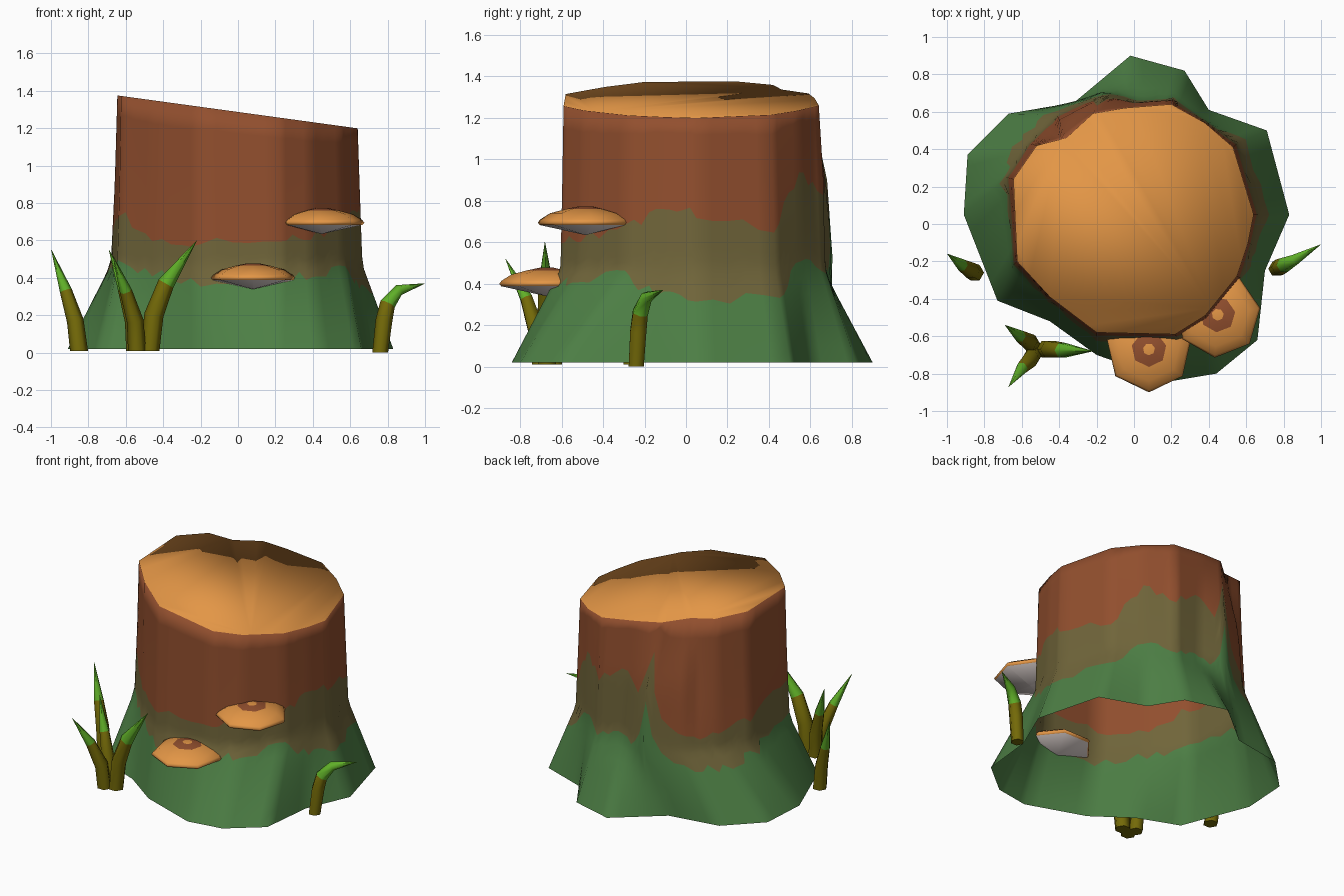
import bpy, math, random
from mathutils import Vector

if "Cube" in bpy.data.objects:
    bpy.data.objects.remove(bpy.data.objects["Cube"])

random.seed(4)


def material(name, hexcode):
    def lin(c):
        c /= 255
        return c / 12.92 if c <= 0.04045 else ((c + 0.055) / 1.055) ** 2.4
    m = bpy.data.materials.new(name)
    m.diffuse_color = [lin(int(hexcode[i:i + 2], 16)) for i in (0, 2, 4)] + [1]
    m.use_nodes = True
    m.node_tree.nodes["Principled BSDF"].inputs["Base Color"].default_value = m.diffuse_color
    return m


BARK = material("bark_brown", "924F2E")
MIX = material("mossy_bark_olive", "70653A")
MOSS = material("moss_green", "4D7F45")
WOOD = material("cut_wood_orange", "E39646")
PALE = material("gill_pale", "FFF2EE")
STALK = material("grass_olive", "746A08")
TIP = material("grass_green", "60B028")


def make(name, verts, faces, mats, ids, angle):
    me = bpy.data.meshes.new(name)
    me.from_pydata(verts, [], faces)
    for m in mats:
        me.materials.append(m)
    for p, i in zip(me.polygons, ids):
        p.material_index = i
    ob = bpy.data.objects.new(name, me)
    bpy.context.collection.objects.link(ob)
    bpy.ops.object.select_all(action='DESELECT')
    ob.select_set(True)
    bpy.context.view_layer.objects.active = ob
    bpy.ops.object.shade_smooth_by_angle(angle=math.radians(angle))
    return ob


def skin(rows, n):
    """Quads between consecutive closed rows of n vertices."""
    return [(r * n + i, r * n + (i + 1) % n, (r + 1) * n + (i + 1) % n, (r + 1) * n + i)
            for r in range(rows - 1) for i in range(n)]


# Stump outlines at the ground, above the root flare and at the cut
BASE = [(.83, .05), (.71, .50), (.40, .61), (.27, .82), (-.02, .90), (-.32, .65), (-.67, .59), (-.89, .37),
        (-.91, .05), (-.73, -.41), (-.45, -.52), (-.20, -.70), (.20, -.84), (.44, -.80), (.66, -.62), (.70, -.25)]
MID = [(.665, .05), (.55, .43), (.38, .555), (.21, .67), (.02, .66), (-.16, .71), (-.41, .58), (-.56, .43),
       (-.68, .25), (-.645, -.22), (-.46, -.40), (-.20, -.60), (.23, -.605), (.39, -.51), (.57, -.29), (.63, -.11)]
TOP = [(.64, .05), (.53, .41), (.38, .54), (.20, .64), (-.05, .62), (-.22, .59), (-.36, .46), (-.52, .42),
       (-.645, .24), (-.625, -.20), (-.45, -.39), (-.20, -.58), (.22, -.59), (.38, -.49), (.55, -.28), (.61, -.10)]
# Upper limits of the moss and of the mossy bark at each corner
MOSS_Z = [.33, .33, .52, .45, .50, .45, .35, .36, .42, .50, .42, .38, .40, .42, .44, .35]
MIX_Z = [.74, .66, .93, .85, .95, .78, .55, .58, .63, .75, .62, .58, .60, .62, .68, .75]
SUB, ROWS, Z0, ZM, ZU = 5, 6, 0.02, 0.47, 0.90


def sample(table, i):
    k, t = divmod(i, SUB)
    a, b = table[k], table[(k + 1) % 16]
    if isinstance(a, tuple):
        return Vector(a).lerp(Vector(b), t / SUB)
    return a + (b - a) * t / SUB


n = 16 * SUB
columns = []
for i in range(n):
    b, m, t = (sample(tab, i) for tab in (BASE, MID, TOP))
    u = m.lerp(t, 0.25 if 3 * SUB <= i <= 6 * SUB else 0.6)   # back ridge stays thick for longer
    zt = 1.287 - 0.137 * t.x                      # slanted cut
    streak = math.exp(-(i - 25) ** 2)             # mossy streak up the back ridge
    z1 = sample(MOSS_Z, i) + random.uniform(-.03, .03) + .35 * streak
    z2 = sample(MIX_Z, i) + random.uniform(-.03, .03) + .34 * streak
    stops = [Z0, z1, z2, zt]
    zs = [Z0] + [lo + (hi - lo) * k / ROWS for lo, hi in zip(stops, stops[1:]) for k in range(1, ROWS + 1)]
    col = []
    for z in zs:
        if z < ZM:
            p = b.lerp(m, (z - Z0) / (ZM - Z0))
        elif z < ZU:
            p = m.lerp(u, (z - ZM) / (ZU - ZM))
        else:
            p = u.lerp(t, (z - ZU) / (zt - ZU))
        col.append((p.x, p.y, z))
    columns.append(col)

rows = 3 * ROWS + 1
verts = [columns[i][r] for r in range(rows) for i in range(n)]
faces = skin(rows, n)
ids = [f // (n * ROWS) for f in range(len(faces))]
faces.append([(rows - 1) * n + i for i in range(n)])     # cut face, bottom stays open
make("stump", verts, faces, [MOSS, MIX, BARK, WOOD], ids + [3], 180)


# Shelf mushrooms: seven-sided caps, pale below, ringed on top
def mushroom(name, x, y, z, radius, turn):
    profile = [(.01, -.06), (.96, -.012), (1, 0), (.95, .015), (.74, .045), (.41, .065), (.14, .078)]
    band = [0, 1, 1, 1, 1, 2]
    v = []
    for r, h in profile:
        for k in range(7):
            a = math.radians(turn) + math.tau * k / 7
            v.append((x + radius * r * math.cos(a), y + radius * r * math.sin(a), z + h))
    f = skin(len(profile), 7)
    idx = [band[j // 7] for j in range(len(f))]
    f += [list(range(6, -1, -1)), list(range(len(v) - 7, len(v)))]
    make(name, v, f, [PALE, WOOD, BARK], idx + [0, 1], 180)


mushroom("lower_mushroom", .08, -.67, .40, .23, -90)
mushroom("upper_mushroom", .448, -.485, .695, .23, -94)


# Grass blades: six-sided tapering tubes, green towards the tip
def blade(name, path, radii, first_green, sides=6):
    pts = [Vector(p) for p in path]
    v = []
    for j, (p, r) in enumerate(zip(pts, radii)):
        d = (pts[min(j + 1, len(pts) - 1)] - pts[max(j - 1, 0)]).normalized()
        side = d.cross(Vector((0, 1, 0))).normalized()
        if j == 0:
            d, side = Vector((0, 0, 1)), Vector((-1, 0, 0))
        fwd = d.cross(side)
        for k in range(sides):
            a = math.tau * k / sides
            v.append(p + r * (side * math.cos(a) + fwd * math.sin(a)))
    f = skin(len(pts), sides)
    idx = [int(j // sides >= first_green) for j in range(len(f))]
    f.append(list(range(sides - 1, -1, -1)))
    make(name, v, f, [STALK, TIP], idx + [0], 70)


R = [.048, .045, .033, .001]
blade("left_grass", [(-.85, -.26, .01), (-.87, -.25, .17), (-.92, -.22, .33), (-.998, -.16, .55)], R, 2)
blade("cluster_grass_back", [(-.55, -.64, .01), (-.56, -.63, .17), (-.61, -.60, .34), (-.69, -.54, .55)], R, 2)
blade("cluster_grass_front", [(-.54, -.70, .01), (-.55, -.72, .17), (-.60, -.77, .33), (-.67, -.87, .52)], R, 2)
blade("cluster_grass_right", [(-.47, -.67, .01), (-.45, -.67, .20), (-.385, -.675, .37), (-.22, -.68, .60)],
      [.05, .052, .045, .001], 2)
blade("right_grass", [(.76, -.24, 0), (.78, -.23, .17), (.80, -.22, .26), (.86, -.19, .335), (.998, -.11, .37)],
      [.042, .045, .042, .03, .001], 2)
